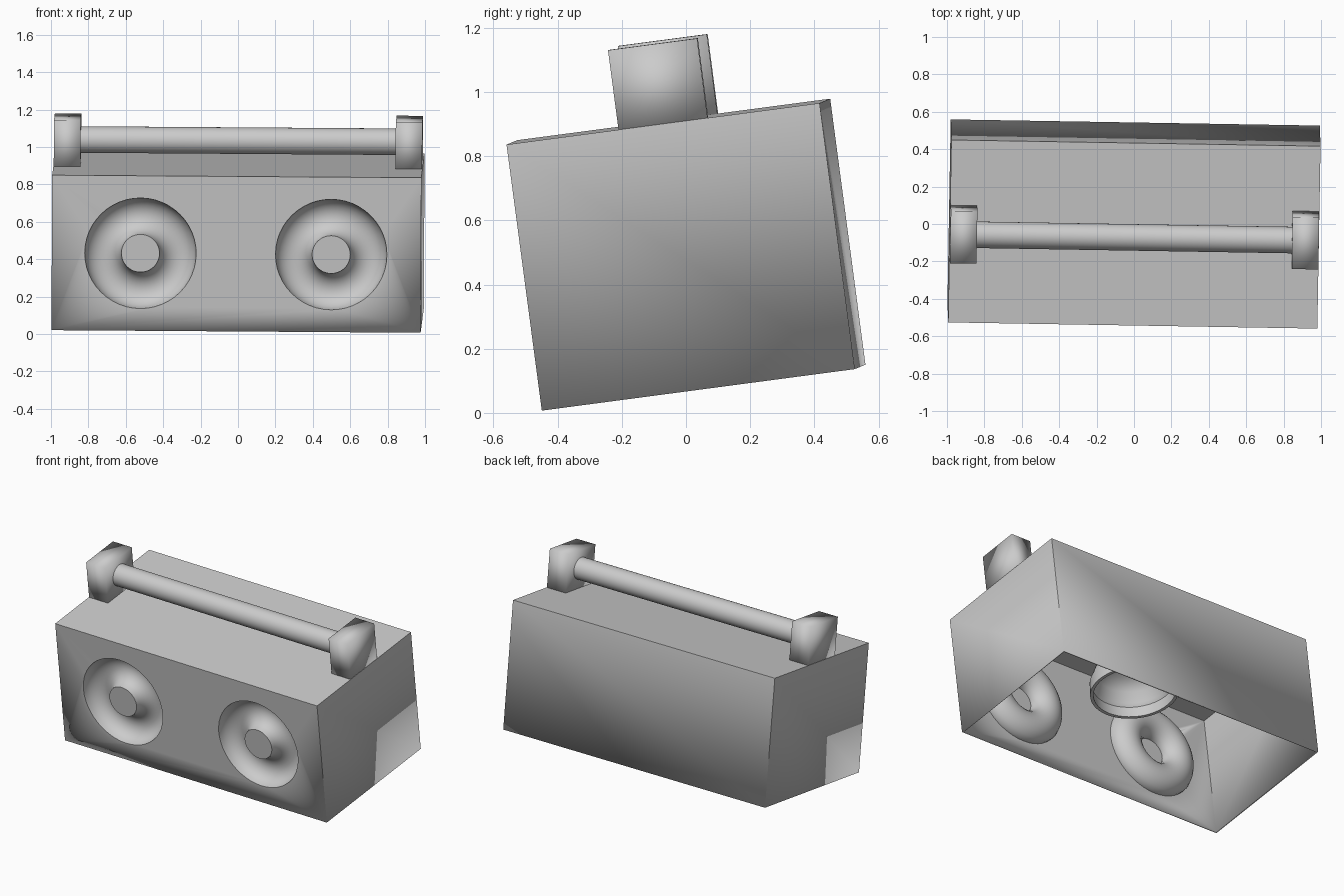
import bpy, bmesh
from math import radians, cos, sin, pi
from mathutils import Matrix, Euler

if "Cube" in bpy.data.objects:
    bpy.data.objects.remove(bpy.data.objects["Cube"])

# Whole model is tipped back a little; parts are built around the box centre
TILT = Matrix.Translation((0, 0, 0.493)) @ Euler(
    (radians(7.55), radians(0.4), radians(-0.96))).to_matrix().to_4x4()
HX, HY, HZ = 0.987, 0.492, 0.418


def finish(bm, name, smooth=True):
    me = bpy.data.meshes.new(name)
    bmesh.ops.recalc_face_normals(bm, faces=bm.faces)
    bm.to_mesh(me)
    bm.free()
    ob = bpy.data.objects.new(name, me)
    bpy.context.collection.objects.link(ob)
    for p in me.polygons:
        p.use_smooth = smooth
    return ob


def box(name, centre, size, smooth):
    bm = bmesh.new()
    bmesh.ops.create_cube(bm, size=1, matrix=Matrix.Translation(centre) @ Matrix.Diagonal((*size, 1)))
    return finish(bm, name, smooth)


def lathe(name, profile, matrix, closed=False, steps=48):
    bm = bmesh.new()
    vs = [bm.verts.new((r, 0, z)) for r, z in profile]
    es = [bm.edges.new(p) for p in zip(vs, vs[1:])]
    if closed:
        es.append(bm.edges.new((vs[-1], vs[0])))
    bmesh.ops.spin(bm, geom=vs + es, axis=(0, 0, 1), cent=(0, 0, 0), angle=2 * pi, steps=steps)
    bmesh.ops.remove_doubles(bm, verts=bm.verts, dist=1e-4)
    bm.transform(matrix)
    return finish(bm, name)


def sharp(ob, deg=35):
    bpy.ops.object.select_all(action='DESELECT')
    ob.select_set(True)
    bpy.context.view_layer.objects.active = ob
    bpy.ops.object.shade_smooth_by_angle(angle=radians(deg))


# Case with two ring-shaped speaker grooves pressed into the front
case = box("case", (0, 0, 0), (2 * HX, 2 * HY, 2 * HZ), False)
ring = [(0.2 + 0.098 * cos(2 * pi * i / 24), 0.098 * sin(2 * pi * i / 24)) for i in range(24)]
cutters = []
for sx in (-0.513, 0.507):
    m = Matrix.Translation((sx, -HY, 0)) @ Matrix.Rotation(pi / 2, 4, 'X')
    c = lathe("speaker_groove_cutter", ring, m, closed=True)
    c.hide_render = True
    cutters.append(c)
    mod = case.modifiers.new("groove", 'BOOLEAN')
    mod.operation, mod.solver, mod.object = 'DIFFERENCE', 'EXACT', c
dg = bpy.context.evaluated_depsgraph_get()
cut = bpy.data.meshes.new_from_object(case.evaluated_get(dg))
case.modifiers.clear()
case.data = cut
for c in cutters:
    bpy.data.objects.remove(c)

# Open underside, thin walls
bm = bmesh.new()
bm.from_mesh(cut)
bottom = [f for f in bm.faces if f.calc_center_median().z < -HZ + 0.001]
bmesh.ops.delete(bm, geom=bottom, context='FACES')
bm.to_mesh(cut)
bm.free()
sol = case.modifiers.new("wall", 'SOLIDIFY')
sol.thickness, sol.offset = 0.014, -1
sharp(case)

# Handle posts and bar
parts = [case]
for side, s in (("left", -1), ("right", 1)):
    parts.append(box("handle_post_" + side, (s * 0.914, 0, 0.535), (0.142, 0.28, 0.266), True))
bar = lathe("handle_bar", [(0, -0.86), (0.071, -0.86), (0.071, 0.86), (0, 0.86)],
            Matrix.Translation((0, 0, 0.546)) @ Matrix.Rotation(pi / 2, 4, 'Y'), steps=32)
sharp(bar)

# Stepped hollow dome inside the case, open downwards
dome = lathe("inner_dome",
             [(0.25, -0.05), (0.27, -0.05), (0.265, 0.04), (0.23, 0.12), (0.16, 0.18), (0, 0.21),
              (0, 0.195), (0.15, 0.165), (0.215, 0.11), (0.235, 0.04), (0.25, 0.02)],
             Matrix.Identity(4), closed=True)
sharp(dome)

for ob in parts + [bar, dome]:
    ob.matrix_world = TILT
